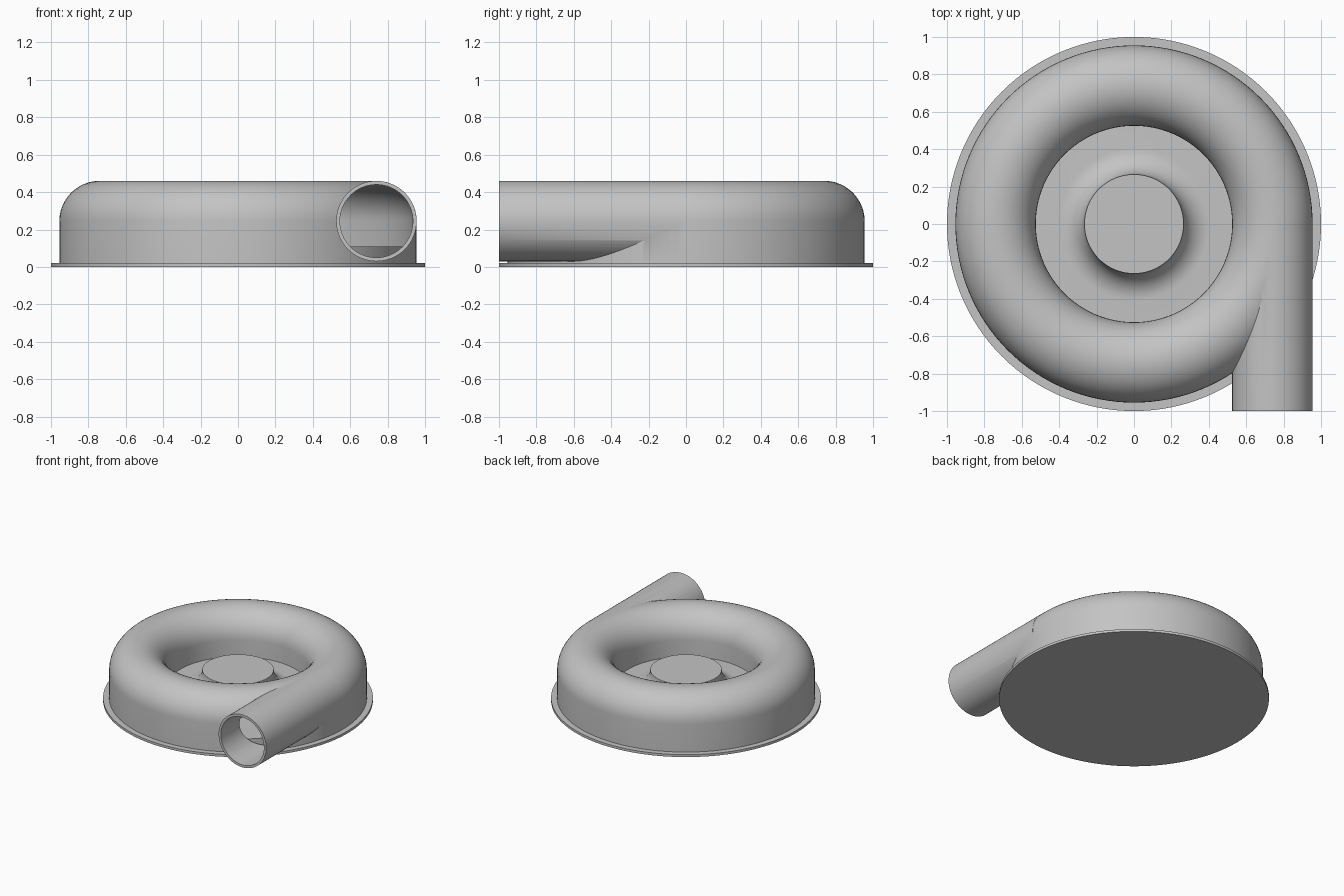
import bpy, bmesh, math
from mathutils import Matrix, Vector

cube = bpy.data.objects.get("Cube")
if cube:
    bpy.data.objects.remove(cube, do_unlink=True)

RING, TUBE, MID_Z, WALL = 0.74, 0.215, 0.245, 0.02
FLOOR, FLANGE = 0.11, 0.02
COLOUR = (0.55, 0.55, 0.55, 1.0)

grey = bpy.data.materials.new("plain grey")
grey.use_nodes = True
grey.diffuse_color = COLOUR
grey.node_tree.nodes["Principled BSDF"].inputs["Base Color"].default_value = COLOUR


def finish(name, bm):
    bmesh.ops.remove_doubles(bm, verts=bm.verts, dist=1e-5)
    bmesh.ops.recalc_face_normals(bm, faces=bm.faces)
    mesh = bpy.data.meshes.new(name)
    bm.to_mesh(mesh)
    bm.free()
    mesh.materials.append(grey)
    obj = bpy.data.objects.new(name, mesh)
    bpy.context.collection.objects.link(obj)
    return obj


def revolve(name, profile, closed):
    bm = bmesh.new()
    verts = [bm.verts.new((r, 0, z)) for r, z in profile]
    edges = [bm.edges.new(pair) for pair in zip(verts, verts[1:])]
    if closed:
        edges.append(bm.edges.new((verts[-1], verts[0])))
    bmesh.ops.spin(bm, geom=verts + edges, axis=(0, 0, 1), cent=(0, 0, 0),
                   angle=math.tau, steps=128, use_merge=True)
    return finish(name, bm)


def arc(cx, cz, radius, start, end, steps):
    angles = [math.radians(start + (end - start) * i / steps) for i in range(steps + 1)]
    return [(cx + radius * math.cos(a), cz + radius * math.sin(a)) for a in angles]


def arch(name, radius, bottom):
    # Inverted U section swept round the axis
    section = arc(RING, MID_Z, radius, 0, 180, 24)
    return revolve(name, section + [(RING - radius, bottom), (RING + radius, bottom)], True)


def pipe(name, radius, front, back):
    bm = bmesh.new()
    place = Matrix.Translation((RING, (front + back) / 2, MID_Z)) @ Matrix.Rotation(math.pi / 2, 4, "X")
    bmesh.ops.create_cone(bm, cap_ends=True, segments=64, radius1=radius, radius2=radius,
                          depth=back - front, matrix=place)
    return finish(name, bm)


def smooth(obj):
    bpy.ops.object.select_all(action="DESELECT")
    obj.select_set(True)
    bpy.context.view_layer.objects.active = obj
    bpy.ops.object.shade_smooth_by_angle(angle=math.radians(30))


# Hollow ring housing joined to the tangent outlet pipe
housing = arch("ring_housing", TUBE, FLANGE / 2)
tools = [
    (pipe("outlet_body", TUBE, -1.0, -0.03), "UNION"),
    (arch("ring_hollow", TUBE - WALL, -0.1), "DIFFERENCE"),
    (pipe("outlet_bore", TUBE - WALL, -1.1, -0.03), "DIFFERENCE"),
]
for tool, operation in tools:
    tool.hide_render = True
    mod = housing.modifiers.new(tool.name, "BOOLEAN")
    mod.operation = operation
    mod.solver = "EXACT"
    mod.object = tool
bpy.context.view_layer.update()
graph = bpy.context.evaluated_depsgraph_get()
result = bpy.data.meshes.new_from_object(housing.evaluated_get(graph))
housing.modifiers.clear()
housing.data = result
for tool, _ in tools:
    bpy.data.objects.remove(tool, do_unlink=True)
smooth(housing)

# Raised floor with the flared centre hub
HUB_R, HUB_TOP = 0.265, 0.25
flare = HUB_TOP - FLOOR
hub = [(0, HUB_TOP)] + arc(HUB_R + flare, HUB_TOP, flare, 180, 270, 14)
hub += [(0.92, FLOOR), (0.92, FLANGE / 2), (0, FLANGE / 2)]
smooth(revolve("floor_and_hub", hub, False))

# Thin base flange
smooth(revolve("base_flange", [(0, FLANGE), (1, FLANGE), (1, 0), (0, 0)], False))
